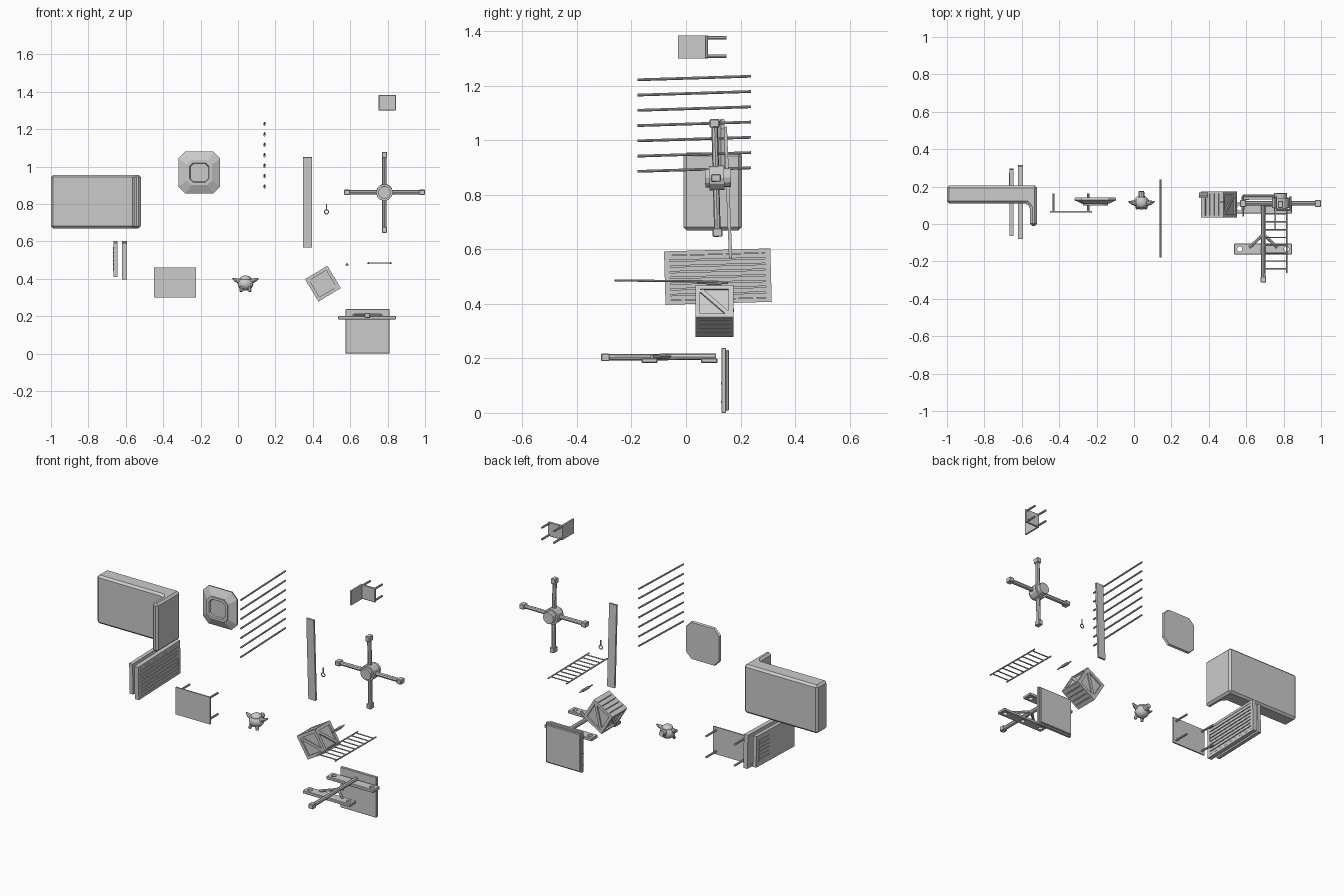
import bpy, bmesh, math
from mathutils import Matrix, Vector

if "Cube" in bpy.data.objects:
    bpy.data.objects.remove(bpy.data.objects["Cube"])


def finish(name, bm, M=Matrix(), bevel=0):
    bmesh.ops.recalc_face_normals(bm, faces=bm.faces)
    me = bpy.data.meshes.new(name)
    bm.to_mesh(me)
    bm.free()
    ob = bpy.data.objects.new(name, me)
    bpy.context.collection.objects.link(ob)
    ob.matrix_world = M
    if bevel:
        m = ob.modifiers.new("bevel", 'BEVEL')
        m.width, m.segments = bevel, 1
    return ob


def box(name, x, y, z, M=Matrix(), bevel=0):
    """Box from (min, max) ranges."""
    bm = bmesh.new()
    bmesh.ops.create_cube(bm, size=1)
    for v in bm.verts:
        v.co = Vector([(a + b) / 2 + c * (b - a) for (a, b), c in zip((x, y, z), v.co)])
    return finish(name, bm, M, bevel)


def rod(name, p, q, r, r2=None, n=8, M=Matrix()):
    """Cylinder or cone between two points."""
    p, q = Vector(p), Vector(q)
    bm = bmesh.new()
    bmesh.ops.create_cone(bm, cap_ends=True, segments=n, radius1=r,
                          radius2=r if r2 is None else r2, depth=(q - p).length)
    T = Matrix.Translation((p + q) / 2) @ (q - p).to_track_quat('Z', 'Y').to_matrix().to_4x4()
    return finish(name, bm, M @ T)


def loft(name, rings):
    """Bridge rings of equal point count and cap both ends."""
    bm = bmesh.new()
    vs = [[bm.verts.new(p) for p in r] for r in rings]
    n = len(vs[0])
    for a, b in zip(vs, vs[1:]):
        for i in range(n):
            bm.faces.new((a[i], a[(i + 1) % n], b[(i + 1) % n], b[i]))
    bm.faces.new(vs[0])
    bm.faces.new(vs[-1])
    return bm


def about(c, angle, axis):
    return Matrix.Translation(c) @ Matrix.Rotation(math.radians(angle), 4, axis)


# Bed: L-shaped profile extruded upward
prof = [(-1, .205), (-.519, .205), (-.519, -.01), (-.556, -.01), (-.556, .09), (-.572, .11), (-1, .11)]
finish("bed", loft("bed", [[(x, y, z) for x, y in prof] for z in (.67, .955)]), bevel=.012)

# Vent: two slightly tilted plates with slats and a small grille
V = about((-.63, .117, .5), 1.6, 'X')
box("vent_front_core", (.012, .028), (-.192, .192), (-.093, .093), V)
for s in (-1, 1):
    box("vent_frame_side", (.010, .036), sorted((s * .175, s * .195)), (-.098, .098), V)
    box("vent_frame_rail", (.010, .036), (-.176, .176), sorted((s * .083, s * .098)), V)
for i in range(8):
    z = -.0735 + i * .021
    box("vent_slat", (.026, .035), (-.176, .176), (z - .008, z + .008), V)
box("vent_back_plate", (-.035, -.013), (-.178, .178), (-.085, .096), V)
for i in range(6):
    z = -.05 + i * .022
    box("vent_grille_bar", (-.039, -.034), (.06, .155), (z - .007, z + .007), V)

# Table lying on its side
box("table_top", (-.45, -.225), (.061, .069), (.3, .46))
for x in (-.43, -.245):
    for z in (.318, .442):
        rod("table_leg", (x, .068, z), (x, .163, z), .006)


# Octagonal ceiling lamp
def octagon(h, c, y):
    pts = [(h, -h + c), (h, h - c), (h - c, h), (-h + c, h), (-h, h - c), (-h, -h + c), (-h + c, -h), (h - c, -h)]
    return [(-.207 + a, y, .968 + b) for a, b in pts]


finish("lamp", loft("lamp", [octagon(.108, .035, .141), octagon(.112, .037, .128), octagon(.067, .024, .106),
                             octagon(.067, .024, .1), octagon(.052, .019, .1), octagon(.048, .017, .108)]))

# Row of seven thin bars
for i in range(7):
    z = .886 + i * .056
    rod("thin_bar", (.142, -.178, z), (.142, .238, z + .013), .005, n=8)

# Upright plank
box("plank", (-.024, .024), (-.006, .006), (-.241, .241), about((.372, .154, .809), 2.3, 'X'))

# Small ring hook
bpy.ops.mesh.primitive_torus_add(location=(.473, .118, .758), rotation=(math.pi / 2, 0, 0), major_segments=14,
                                 minor_segments=6, major_radius=.011, minor_radius=.003)
bpy.context.object.name = "hook_ring"
rod("hook_shank", (.473, .118, .768), (.473, .118, .8), .003)

# Round-bodied ornament with two arms and a tail
def ball(name, c, s):
    bm = bmesh.new()
    bmesh.ops.create_uvsphere(bm, u_segments=16, v_segments=10, radius=1)
    ob = finish(name, bm, Matrix.Translation(c) @ Matrix.Diagonal((*s, 1)))
    for p in ob.data.polygons:
        p.use_smooth = True


ball("ornament_body", (.04, .115, .373), (.042, .038, .036))
ball("ornament_cap", (.04, .115, .4), (.03, .03, .018))
rod("ornament_tail", (.04, .135, .38), (.04, .175, .385), .02, .015, 10)
for s in (-1, 1):
    rod("ornament_arm", (.04 + s * .025, .11, .385), (.04 + s * .055, .115, .394), .015, .01)
    rod("ornament_arm_tip", (.04 + s * .053, .115, .393), (.04 + s * .069, .12, .402), .01, .004)
    rod("ornament_foot", (.04 + s * .02, .095, .355), (.04 + s * .024, .085, .332), .011, .008)

# Crate tilted about y
C = about((.454, .104, .374), -31, 'Y')
box("crate_core", (-.061, .061), (-.061, .061), (-.061, .063), C)
for k in range(4):
    R = C @ Matrix.Rotation(k * math.pi / 2, 4, 'Z')
    for s in (-1, 1):
        box("crate_post", sorted((s * .052, s * .069)), (-.07, -.059), (-.069, .069), R)
        box("crate_rail", (-.053, .053), (-.07, -.059), sorted((s * .052, s * .069)), R)
    box("crate_brace", (-.073, .073), (-.068, -.059), (-.008, .008), R @ Matrix.Rotation(math.pi / 4, 4, 'Y'))
for s in (-1, 1):
    for i in range(5):
        x = -.056 + i * .028
        box("crate_slat", (x - .012, x + .012), (-.069, .069), sorted((s * .059, s * .07)), C)

# Square board with a thinner backing
box("board", (.575, .81), (.13, .147), (0, .238), bevel=.002)
box("board_backing", (.582, .803), (.146, .158), (.008, .23), bevel=.003)
for z in (.04, .108):
    box("board_seam", (.577, .628 - z * .3), (.128, .131), (z - .003, z + .003))


# Cross planks with round holes
def holed_plank(name, y0, y1):
    ob = box(name, (.535, .845), (y0, y1), (.183, .201), bevel=.003)
    for x in (.565, .69, .815):
        cut = rod("hole_cutter", (x, (y0 + y1) / 2, .1), (x, (y0 + y1) / 2, .3), .014, n=12)
        cut.hide_render = True
        cut.hide_set(True)
        m = ob.modifiers.new("hole", 'BOOLEAN')
        m.object, m.operation, m.solver = cut, 'DIFFERENCE', 'EXACT'


holed_plank("front_cross_plank", -.163, -.105)
holed_plank("rear_cross_plank", .055, .115)
rod("centre_shaft", (.692, -.29, .204), (.692, .11, .206), .012)
box("shaft_grip", (.677, .707), (-.312, -.28), (.19, .218), bevel=.003)
for s in (-1, 1):
    rod("diagonal_strut", (.692, -.055, .208), (.692 + s * .075, -.125, .205), .008)

# Four-armed wrench
W = about((.783, .11, .862), 1.5, 'X')
rod("wrench_hub", (0, -.04, 0), (0, .055, 0), .034, n=12, M=W)
rod("wrench_hub_collar", (0, -.025, 0), (0, .03, 0), .045, n=12, M=W)
for k in range(4):
    A = W @ Matrix.Rotation(k * math.pi / 2, 4, 'Y')
    rod("wrench_arm", (.03, 0, 0), (.195, 0, 0), .012, M=A)
    box("wrench_socket", (.185, .216), (-.018, .018), (-.014, .014), A, .003)

# Chair lying on its side
box("chair_back", (.75, .76), (-.03, .08), (1.3, 1.384))
box("chair_seat", (.75, .845), (.07, .081), (1.3, 1.384), bevel=.003)
for x in (.758, .836):
    for z in (1.308, 1.376):
        rod("chair_leg", (x, .078, z), (x, .148, z), .006)

# Ladder lying flat
for x in (.697, .816):
    rod("ladder_rail", (x, -.262, .486), (x, .12, .482), .004)
for i in range(9):
    y = -.24 + i * .042
    rod("ladder_rung", (.697, y, .485), (.816, y, .484), .0035)

# Small spindle
rod("spindle_shaft", (.583, .04, .476), (.583, .155, .476), .004)
rod("spindle_body", (.583, .075, .476), (.583, .13, .476), .008)
